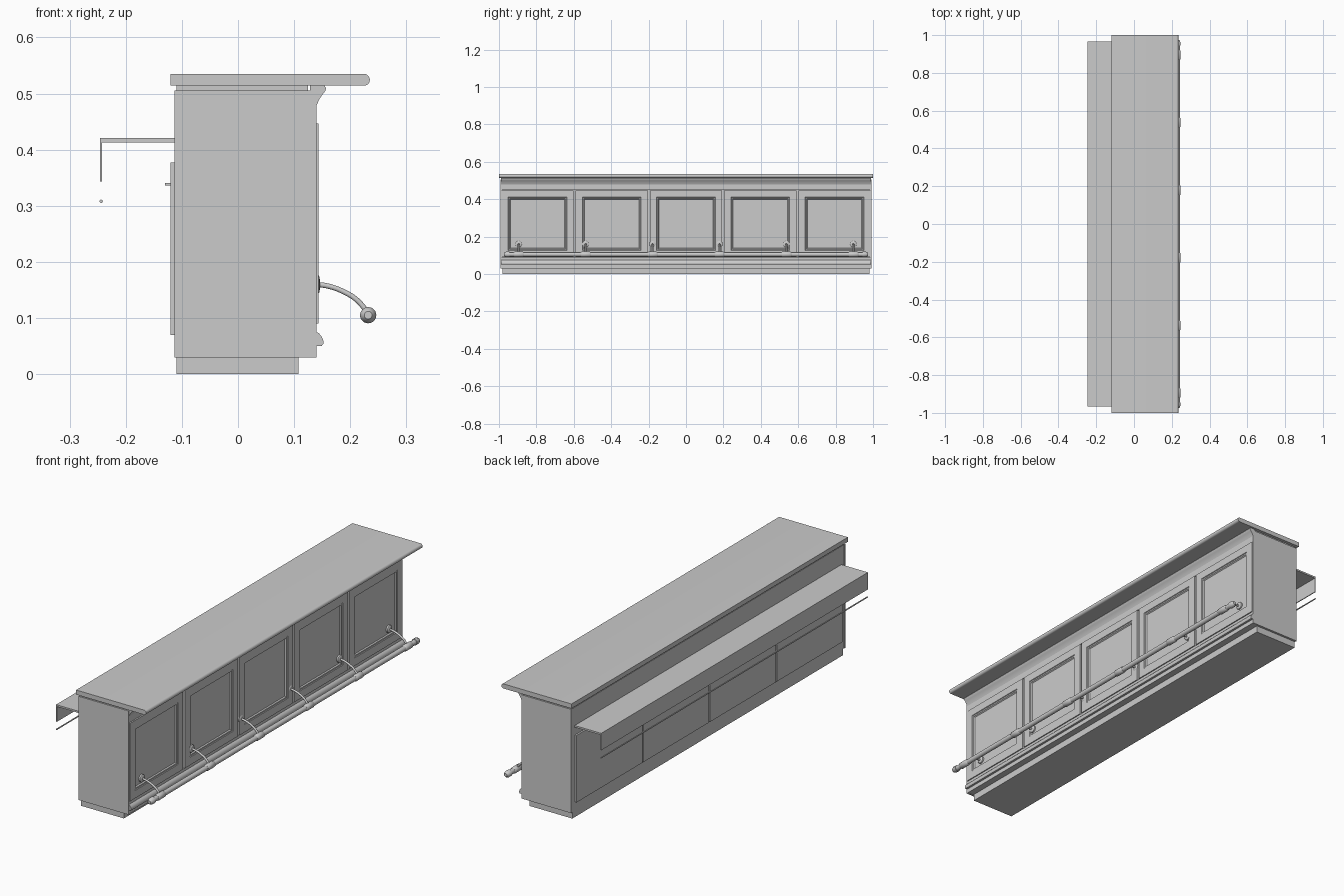
import bpy, bmesh, math

if "Cube" in bpy.data.objects:
    bpy.data.objects.remove(bpy.data.objects["Cube"])


def finish(name, bm, smooth=False):
    bmesh.ops.recalc_face_normals(bm, faces=bm.faces)
    me = bpy.data.meshes.new(name)
    bm.to_mesh(me)
    bm.free()
    ob = bpy.data.objects.new(name, me)
    bpy.context.collection.objects.link(ob)
    if smooth:
        shade(ob)
    return ob


def shade(ob):
    bpy.ops.object.select_all(action='DESELECT')
    ob.select_set(True)
    bpy.context.view_layer.objects.active = ob
    bpy.ops.object.shade_smooth_by_angle(angle=math.radians(40))


def extrude_y(name, pts, y0, y1, smooth=False):
    """Extrude an (x, z) outline along y."""
    bm = bmesh.new()
    f = bm.faces.new([bm.verts.new((x, y0, z)) for x, z in pts])
    g = bmesh.ops.extrude_face_region(bm, geom=[f])
    bmesh.ops.translate(bm, vec=(0, y1 - y0, 0),
                        verts=[v for v in g['geom'] if isinstance(v, bmesh.types.BMVert)])
    return finish(name, bm, smooth)


def box(name, x0, x1, y0, y1, z0, z1):
    return extrude_y(name, [(x0, z0), (x1, z0), (x1, z1), (x0, z1)], y0, y1)


def lathe(name, prof, origin, axis, n=24):
    """Revolve (radius, distance) points about the x or y axis."""
    bm = bmesh.new()
    rings = []
    for r, d in prof:
        ring = []
        for i in range(n):
            a = 2 * math.pi * i / n
            u, w = r * math.cos(a), r * math.sin(a)
            p = (d, u, w) if axis == 'x' else (u, d, w)
            ring.append(bm.verts.new([o + q for o, q in zip(origin, p)]))
        rings.append(ring)
    for a, b in zip(rings, rings[1:]):
        for i in range(n):
            j = (i + 1) % n
            bm.faces.new((a[i], a[j], b[j], b[i]))
    bm.faces.new(rings[0])
    bm.faces.new(rings[-1])
    return finish(name, bm, True)


def tube(name, pts, r):
    cu = bpy.data.curves.new(name, 'CURVE')
    cu.dimensions = '3D'
    cu.bevel_depth, cu.bevel_resolution, cu.resolution_u = r, 3, 6
    cu.use_fill_caps = True
    sp = cu.splines.new('BEZIER')
    sp.bezier_points.add(len(pts) - 1)
    for bp, p in zip(sp.bezier_points, pts):
        bp.co = p
        bp.handle_left_type = bp.handle_right_type = 'AUTO'
    ob = bpy.data.objects.new(name, cu)
    bpy.context.collection.objects.link(ob)
    bpy.ops.object.select_all(action='DESELECT')
    ob.select_set(True)
    bpy.context.view_layer.objects.active = ob
    bpy.ops.object.convert(target='MESH')
    shade(bpy.context.object)


def framed_panel(name, yc, width, z0, z1, back, front, border):
    """Raised frame with a stepped moulding around a sunken panel."""
    bm = bmesh.new()
    h = width / 2
    v = [bm.verts.new((x, y, z)) for x in (back, front)
         for y, z in ((yc - h, z0), (yc + h, z0), (yc + h, z1), (yc - h, z1))]
    bm.faces.new(v[:4][::-1])
    f = bm.faces.new(v[4:])
    for i in range(4):
        j = (i + 1) % 4
        bm.faces.new((v[i], v[j], v[j + 4], v[i + 4]))
    bm.normal_update()
    for t, d in ((border, 0), (0.002, -0.003), (0.006, 0), (0.004, -0.005)):
        bmesh.ops.inset_region(bm, faces=[f], thickness=t, depth=d, use_even_offset=True)
    return finish(name, bm)


# Carcass: plinth, core, end panels, front rails
box("plinth", -0.11, 0.108, -0.98, 0.98, 0, 0.032)
box("carcass", -0.112, 0.130, -0.985, 0.985, 0.031, 0.505)
for s in (-1, 1):
    a, b = sorted((s * 0.984, s * 0.992))
    box("end_panel", -0.113, 0.140, a, b, 0.03, 0.505)
box("bottom_rail", 0.12, 0.1395, -0.985, 0.985, 0.0305, 0.089)
box("top_rail", 0.12, 0.1395, -0.985, 0.985, 0.449, 0.505)

# Counter top with a half-round front edge
box("top_spacer", -0.11, 0.125, -0.985, 0.985, 0.505, 0.5145)
nose = [(0.2245 + 0.0105 * math.cos(t), 0.5245 + 0.0105 * math.sin(t))
        for t in [math.radians(-90 + 15 * i) for i in range(13)]]
extrude_y("counter_top", [(-0.12, 0.535), (-0.12, 0.514)] + nose, -1, 1, True)

# Mouldings on the front
extrude_y("crown_moulding", [(0.128, 0.514), (0.128, 0.505), (0.138, 0.505), (0.138, 0.474),
                             (0.141, 0.481), (0.145, 0.490), (0.151, 0.499), (0.156, 0.505),
                             (0.157, 0.510), (0.154, 0.514)], -0.99, 0.99, True)
extrude_y("base_moulding", [(0.138, 0.05), (0.149, 0.05), (0.152, 0.054), (0.152, 0.060),
                            (0.149, 0.067), (0.144, 0.073), (0.138, 0.076)], -0.99, 0.99, True)

# Five front panels
for i in range(-2, 3):
    framed_panel("front_panel", i * 0.397, 0.385, 0.09, 0.447, 0.125, 0.1435, 0.036)

# Back doors with bar handles
for i in range(4):
    yc = (i - 1.5) * 0.483
    box("back_door", -0.12, -0.111, yc - 0.238, yc + 0.238, 0.07, 0.377)
    box("door_handle", -0.130, -0.119, yc - 0.1, yc + 0.1, 0.336, 0.341)

# Work shelf with a hanging lip, and a thin rod below
extrude_y("back_shelf", [(-0.110, 0.421), (-0.246, 0.421), (-0.246, 0.343), (-0.242, 0.343),
                         (-0.242, 0.413), (-0.110, 0.413)], -0.965, 0.965)
lathe("hanging_rod", [(0.003, -0.965), (0.003, 0.965)], (-0.244, 0, 0.308), 'y', 12)

# Foot rail with end caps, arms, collars and wall rosettes
RX, RZ = 0.232, 0.105
lathe("foot_rail", [(0.0115, -0.955), (0.0115, 0.955)], (RX, 0, RZ), 'y')
for s in (-1, 1):
    lathe("rail_cap", [(r, s * d) for r, d in ((0.0145, 0.945), (0.0145, 0.962), (0.012, 0.966),
                                              (0.011, 0.970), (0.007, 0.974))], (RX, 0, RZ), 'y')
for i in range(6):
    y = (i - 2.5) * 0.358
    tube("rail_arm", [(0.134, y, 0.160), (0.160, y, 0.157), (0.190, y, 0.146),
                      (0.212, y, 0.132), (0.229, y, 0.113)], 0.0048)
    lathe("rail_collar", [(0.0118, -0.026), (0.0145, -0.022), (0.0145, 0.022), (0.0118, 0.026)],
          (RX, y, RZ), 'y')
    lathe("rail_rosette", [(0.017, 0.130), (0.017, 0.1425), (0.014, 0.145), (0.008, 0.146)],
          (0, y, 0.160), 'x')
